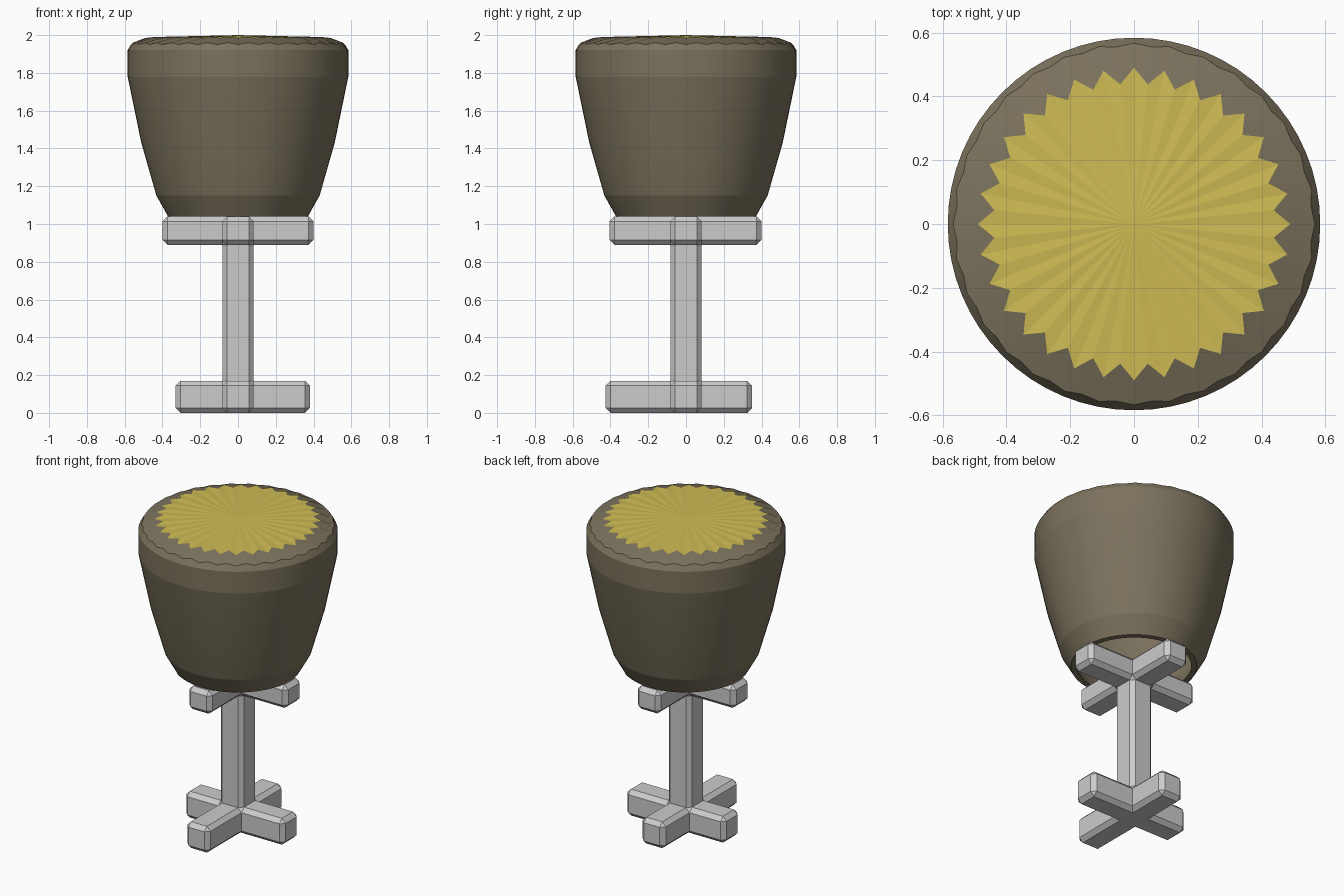
import bpy, bmesh
from math import sin, cos, pi

if "Cube" in bpy.data.objects:
    bpy.data.objects.remove(bpy.data.objects["Cube"])

N = 64


def material(name, color):
    m = bpy.data.materials.new(name)
    m.diffuse_color = (*color, 1)
    m.use_nodes = True
    m.node_tree.nodes["Principled BSDF"].inputs["Base Color"].default_value = m.diffuse_color
    return m


def make_object(name, bm, mat=None):
    mesh = bpy.data.meshes.new(name)
    bm.to_mesh(mesh)
    bm.free()
    if mat:
        mesh.materials.append(mat)
    ob = bpy.data.objects.new(name, mesh)
    bpy.context.collection.objects.link(ob)
    return ob


def add_ring(bm, r_even, r_odd, z_even, z_odd):
    out = []
    for i in range(N):
        a = 2 * pi * i / N
        r, z = (r_odd, z_odd) if i % 2 else (r_even, z_even)
        out.append(bm.verts.new((r * cos(a), r * sin(a), z)))
    return out


def bridge(bm, a, b):
    for i in range(N):
        j = (i + 1) % N
        bm.faces.new((a[i], a[j], b[j], b[i]))


# Stand: one welded mesh of blocks (post, lower cross, upper cross), bevelled
W = 0.083
bm = bmesh.new()


def block(x0, x1, y0, y1, z0, z1):
    v = [bm.verts.new((x, y, z)) for z in (z0, z1)
         for x, y in ((x0, y0), (x1, y0), (x1, y1), (x0, y1))]
    for f in ((3, 2, 1, 0), (4, 5, 6, 7), (0, 1, 5, 4),
              (1, 2, 6, 5), (2, 3, 7, 6), (3, 0, 4, 7)):
        bm.faces.new([v[i] for i in f])


def cross(z0, z1, left, right, front, back):
    block(-W, W, -W, W, z0, z1)
    block(left, -W, -W, W, z0, z1)
    block(W, right, -W, W, z0, z1)
    block(-W, W, front, -W, z0, z1)
    block(-W, W, W, back, z0, z1)


cross(0, 0.17, -0.33, 0.38, -0.425, 0.35)
block(-W, W, -W, W, 0.17, 0.89)
cross(0.89, 1.04, -0.4, 0.4, -0.405, 0.4)

# weld the blocks and drop the doubled inner walls
bmesh.ops.remove_doubles(bm, verts=bm.verts, dist=1e-4)
groups = {}
for f in bm.faces:
    groups.setdefault(tuple(round(c, 3) for c in f.calc_center_median()), []).append(f)
inner = [f for g in groups.values() if len(g) > 1 for f in g]
bmesh.ops.delete(bm, geom=inner, context='FACES')
bmesh.ops.recalc_face_normals(bm, faces=bm.faces)
bmesh.ops.dissolve_limit(bm, angle_limit=0.01, verts=bm.verts, edges=bm.edges)
stand = make_object("stand", bm)
bev = stand.modifiers.new("chamfer", 'BEVEL')
bev.width = 0.026
bev.segments = 1
bev.limit_method = 'ANGLE'

# Basket: open-bottomed double wall with a fluted rim
profile = [(0.535, 1.92), (0.535, 1.78), (0.465, 1.43), (0.39, 1.15), (0.335, 1.04),
           (0.37, 1.04), (0.432, 1.15), (0.512, 1.43), (0.584, 1.78), (0.584, 1.92)]
bm = bmesh.new()
rings = [add_ring(bm, r, r, z, z) for r, z in profile]
rings.append(add_ring(bm, 0.567, 0.558, 1.95, 1.96))
rings.append(add_ring(bm, 0.49, 0.44, 1.985, 1.99))
for a, b in zip(rings, rings[1:]):
    bridge(bm, a, b)
bmesh.ops.recalc_face_normals(bm, faces=bm.faces)
basket = make_object("basket", bm, material("brown", (0.2, 0.17, 0.11)))

# Filling: shallow star-edged dome
bm = bmesh.new()
edge = add_ring(bm, 0.49, 0.44, 1.985, 1.99)
top = bm.verts.new((0, 0, 2.0))
for i in range(N):
    bm.faces.new((edge[i], edge[(i + 1) % N], top))
make_object("filling", bm, material("yellow", (0.62, 0.5, 0.09)))

# soft outer wall, crisp rim
for o in bpy.context.selected_objects:
    o.select_set(False)
basket.select_set(True)
bpy.context.view_layer.objects.active = basket
bpy.ops.object.shade_smooth_by_angle(angle=0.15)
